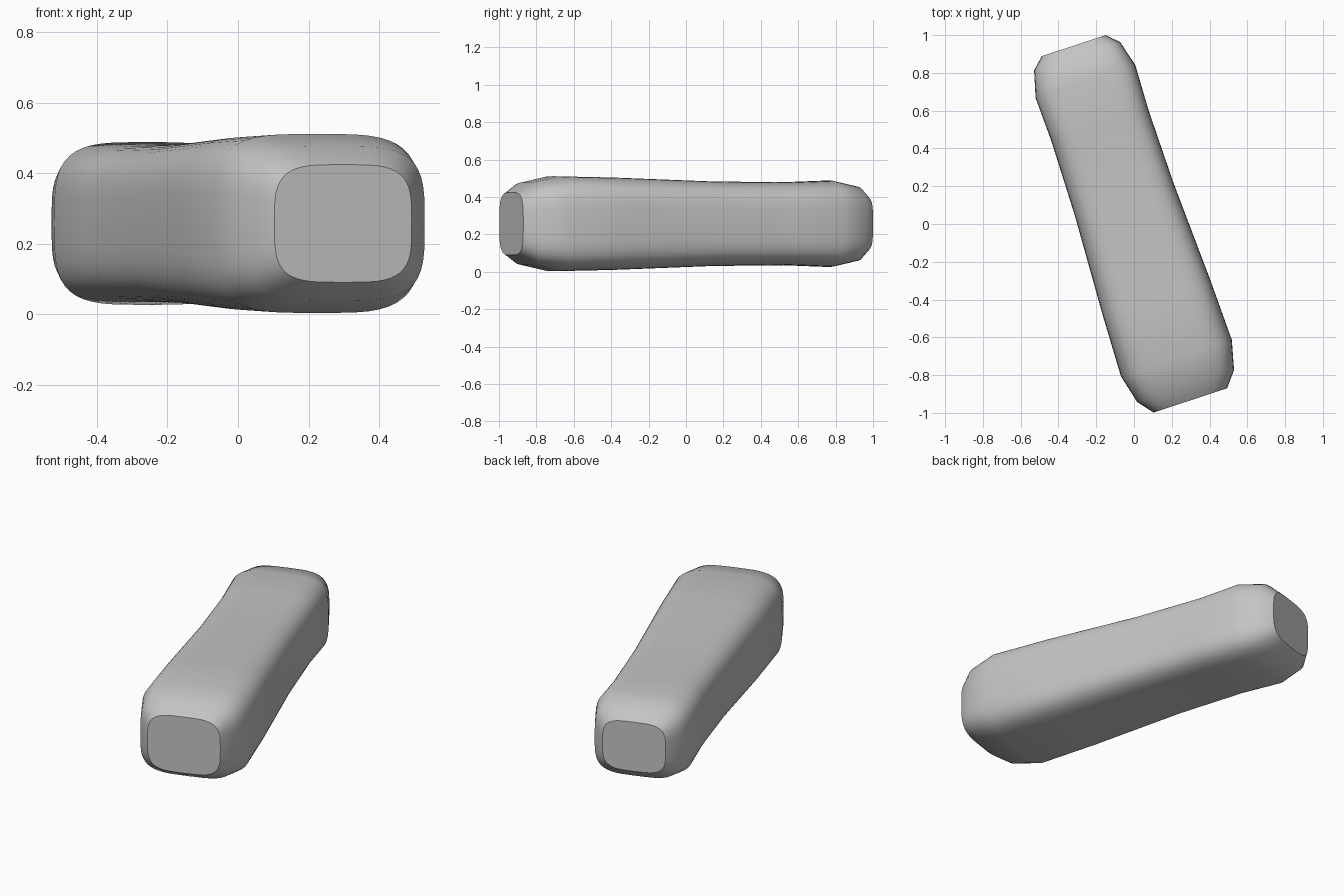
import bpy
import bmesh
import math
from mathutils import Matrix

cube = bpy.data.objects.get("Cube")
if cube:
    bpy.data.objects.remove(cube, do_unlink=True)

# Single plain grey
grey = bpy.data.materials.new("plain grey")
grey.use_nodes = True
colour = (0.55, 0.55, 0.55, 1)
grey.diffuse_color = colour
grey.node_tree.nodes["Principled BSDF"].inputs["Base Color"].default_value = colour

# Stations along the bar: position, half width, half height
STATIONS = [
    (-0.98, 0.205, 0.167),
    (-0.90, 0.27, 0.22),
    (-0.744, 0.309, 0.254),
    (-0.41, 0.30, 0.247),
    (0.145, 0.275, 0.226),
    (0.555, 0.27, 0.222),
    (0.797, 0.278, 0.231),
    (0.938, 0.24, 0.2),
    (0.997, 0.178, 0.146),
]
SIDES = 48
ROUNDNESS = 3.8
CENTRE_Z = 0.257


def soft(value):
    """Push a circle coordinate out towards a rounded square."""
    return math.copysign(abs(value) ** (2 / ROUNDNESS), value)


def add_ring(bm, along, half_width, half_height):
    ring = []
    for i in range(SIDES):
        a = math.tau * i / SIDES
        ring.append(bm.verts.new((half_width * soft(math.cos(a)), along,
                                  half_height * soft(math.sin(a)))))
    return ring


# Rounded bar, lofted through the stations, with flat end caps
bm = bmesh.new()
rings = [add_ring(bm, *station) for station in STATIONS]
for a, b in zip(rings, rings[1:]):
    for i in range(SIDES):
        j = (i + 1) % SIDES
        bm.faces.new((a[i], a[j], b[j], b[i]))
bm.faces.new(rings[0])
bm.faces.new(rings[-1])
bmesh.ops.recalc_face_normals(bm, faces=bm.faces)

# Turn the bar to its diagonal heading
bm.transform(Matrix.Translation((-0.008, -0.003, CENTRE_Z))
             @ Matrix.Rotation(math.radians(18.2), 4, "Z"))
mesh = bpy.data.meshes.new("rounded_bar")
bm.to_mesh(mesh)
bm.free()
mesh.materials.append(grey)

bar = bpy.data.objects.new("rounded_bar", mesh)
bpy.context.collection.objects.link(bar)
bpy.ops.object.select_all(action="DESELECT")
bar.select_set(True)
bpy.context.view_layer.objects.active = bar
bpy.ops.object.shade_smooth_by_angle(angle=math.radians(35))
